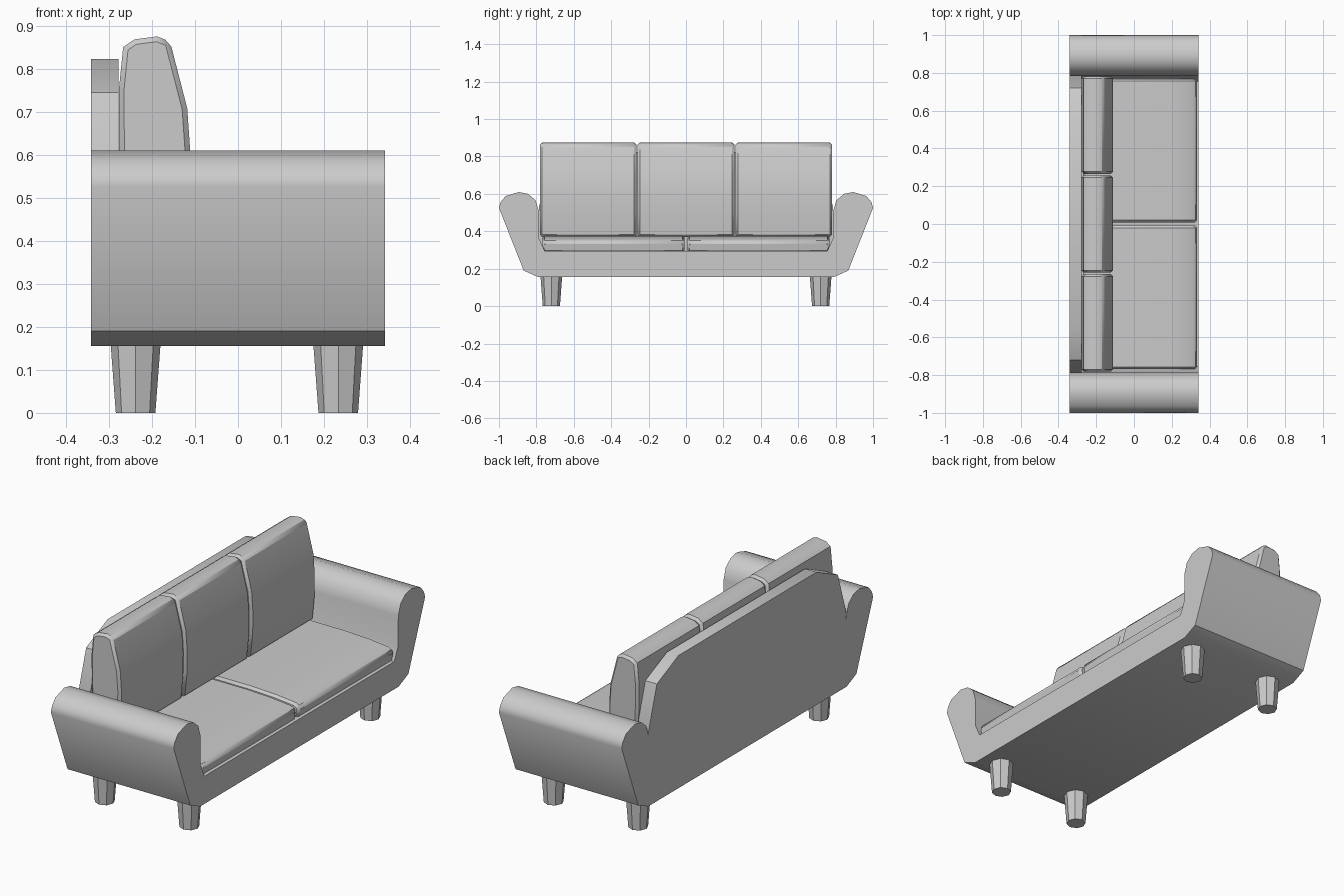
import bpy
import bmesh
import math

cube = bpy.data.objects.get("Cube")
if cube:
    bpy.data.objects.remove(cube, do_unlink=True)

GREY = (0.6, 0.6, 0.6, 1.0)
grey = bpy.data.materials.new("light grey")
grey.use_nodes = True
grey.diffuse_color = GREY
grey.node_tree.nodes["Principled BSDF"].inputs["Base Color"].default_value = GREY


def finish(obj, angle):
    """Colour, select and shade a part."""
    obj.data.materials.append(grey)
    bpy.ops.object.select_all(action='DESELECT')
    obj.select_set(True)
    bpy.context.view_layer.objects.active = obj
    bpy.ops.object.shade_smooth_by_angle(angle=math.radians(angle))


def extrude(name, profile, axis, start, end, bevel=0.0):
    """Extrude a (horizontal, z) profile along x or y."""
    bm = bmesh.new()

    def place(h, z):
        return (start, h, z) if axis == 'x' else (h, start, z)

    face = bm.faces.new([bm.verts.new(place(h, z)) for h, z in profile])
    side = bmesh.ops.extrude_face_region(bm, geom=[face])
    moved = [g for g in side["geom"] if isinstance(g, bmesh.types.BMVert)]
    length = end - start
    offset = (length, 0, 0) if axis == 'x' else (0, length, 0)
    bmesh.ops.translate(bm, verts=moved, vec=offset)
    bmesh.ops.recalc_face_normals(bm, faces=bm.faces)
    mesh = bpy.data.meshes.new(name)
    bm.to_mesh(mesh)
    bm.free()
    obj = bpy.data.objects.new(name, mesh)
    bpy.context.collection.objects.link(obj)
    finish(obj, 38)
    if bevel:
        mod = obj.modifiers.new("soft edge", 'BEVEL')
        mod.width = bevel
        mod.segments = 1
        mod.limit_method = 'ANGLE'
        mod.angle_limit = math.radians(50)
    return obj


def mirrored(half):
    """Close a half profile with its mirror image."""
    return half + [(-h, z) for h, z in reversed(half)]


# Base and both rolled arms in one U-shaped section
arm = [(0.79, 0.155), (0.868, 0.19), (1.0, 0.525), (0.992, 0.555),
       (0.965, 0.588), (0.895, 0.61), (0.845, 0.6), (0.805, 0.567),
       (0.787, 0.51), (0.785, 0.36), (0.755, 0.294)]
extrude("base_and_arms", mirrored(arm), 'x', -0.342, 0.342)

# Back panel with sloped corners
panel = [(0.755, 0.294), (0.785, 0.36), (0.787, 0.53), (0.72, 0.745), (0.55, 0.823)]
extrude("back_panel", mirrored(panel), 'x', -0.342, -0.278)

# Two crowned seat cushions
seat = [(-0.27, 0.285), (0.325, 0.285), (0.336, 0.345), (0.31, 0.36),
        (0.2, 0.371), (0.06, 0.377), (-0.27, 0.377)]
extrude("seat_cushion_right", seat, 'y', -0.768, -0.008, 0.012)
extrude("seat_cushion_left", seat, 'y', 0.008, 0.768, 0.012)

# Three back cushions
cushion = [(-0.26, 0.37), (-0.125, 0.37), (-0.112, 0.5), (-0.111, 0.608),
           (-0.118, 0.708), (-0.158, 0.863), (-0.188, 0.875), (-0.241, 0.868),
           (-0.267, 0.85), (-0.277, 0.75), (-0.276, 0.608)]
for label, middle in (("right", -0.523), ("middle", 0.0), ("left", 0.523)):
    extrude("back_cushion_" + label, cushion, 'y', middle - 0.258, middle + 0.258, 0.012)

# Four tapered legs
for end, x in (("front", 0.233), ("back", -0.238)):
    for side, y in (("left", 0.72), ("right", -0.72)):
        bpy.ops.mesh.primitive_cone_add(vertices=8, radius1=0.046, radius2=0.058,
                                        depth=0.16, location=(x, y, 0.08))
        leg = bpy.context.object
        leg.name = f"{end}_{side}_leg"
        finish(leg, 30)
